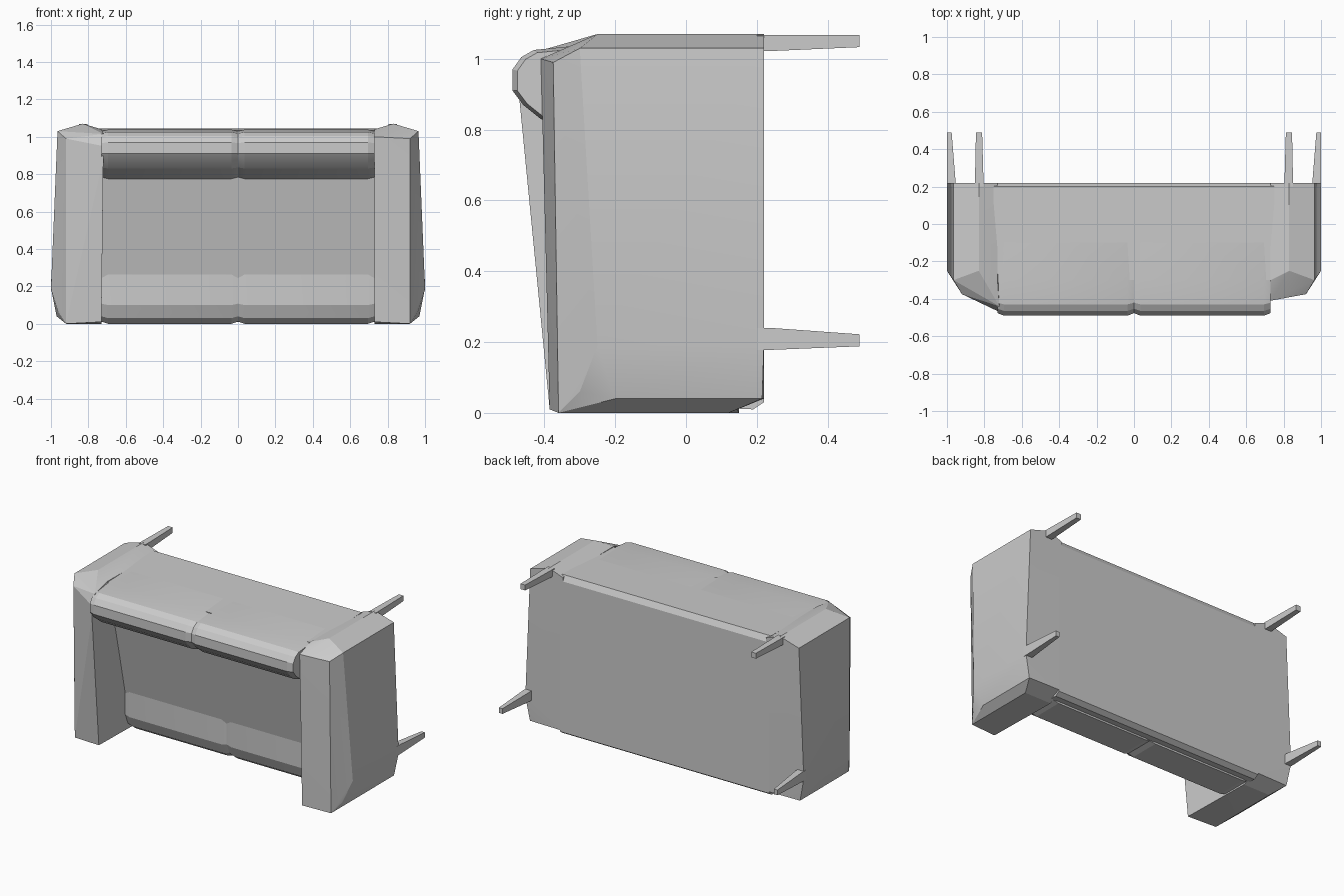
import bpy, bmesh, math

cube = bpy.data.objects.get("Cube")
if cube:
    bpy.data.objects.remove(cube, do_unlink=True)

grey = bpy.data.materials.new("grey_fabric")
grey.use_nodes = True
GREY = (0.6, 0.6, 0.6, 1)
grey.diffuse_color = GREY
grey.node_tree.nodes["Principled BSDF"].inputs["Base Color"].default_value = GREY


def hull(name, points):
    """Convex faceted solid around a handful of corner points."""
    bm = bmesh.new()
    for p in points:
        bm.verts.new(p)
    bmesh.ops.convex_hull(bm, input=bm.verts[:])
    loose = [v for v in bm.verts if not v.link_faces]
    bmesh.ops.delete(bm, geom=loose, context='VERTS')
    bmesh.ops.dissolve_limit(bm, angle_limit=math.radians(1),
                             verts=bm.verts[:], edges=bm.edges[:])
    bmesh.ops.recalc_face_normals(bm, faces=bm.faces[:])
    mesh = bpy.data.meshes.new(name)
    bm.to_mesh(mesh)
    bm.free()
    mesh.materials.append(grey)
    ob = bpy.data.objects.new(name, mesh)
    bpy.context.collection.objects.link(ob)
    bpy.ops.object.select_all(action='DESELECT')
    ob.select_set(True)
    bpy.context.view_layer.objects.active = ob
    bpy.ops.object.shade_smooth_by_angle(angle=math.radians(15))
    return ob


def cushion(name, profile, x0, x1, pinch=0.93, soft=0.035):
    """Profile (y, z) run along x, pinched at both ends."""
    cy = sum(p[0] for p in profile) / len(profile)
    cz = sum(p[1] for p in profile) / len(profile)
    pts = []
    for x, s in ((x0, pinch), (x0 + soft, 1), (x1 - soft, 1), (x1, pinch)):
        pts += [(x, cy + (y - cy) * s, cz + (z - cz) * s) for y, z in profile]
    return hull(name, pts)


# Frame between the arms: underside at +y, back at the top
frame = [(.22, .03), (.19, .01), (-.03, .02), (-.08, .08),
         (-.08, .9), (-.3, 1.035), (.2, 1.045), (.22, 1.01)]
hull("frame", [(x, y, z) for x in (-.75, .75) for y, z in frame])

# Seat and backrest cushions, one pair on each side of the seam
seat = [(.15, .0), (-.05, .0), (-.09, .03), (-.12, .1), (-.13, .8), (.15, .8)]
backrest = [(.1, .72), (-.1, .73), (-.41, .83), (-.46, .87), (-.49, .91),
            (-.49, .97), (-.465, 1.005), (-.43, 1.025), (-.3, 1.038), (.1, 1.04)]
for side, x0, x1 in (("right", -.73, 0), ("left", 0, .73)):
    cushion("seat_cushion_" + side, seat, x0, x1, .96)
    cushion("back_cushion_" + side, backrest, x0, x1)

# Arms: the right one rises higher along its inner edge
arm = [(.965, .22, 1.03), (.965, -.3, 1.03), (.83, .22, 1.07), (.83, -.25, 1.07),
       (.73, .22, 1.035), (.73, -.3, 1.04), (.92, -.375, .99), (.92, -.36, .0),
       (1, .22, .19), (1, -.25, .19), (.97, .215, .04), (.97, -.2, .04),
       (.96, -.3, .06), (.92, .12, 0), (.73, .12, 0), (.73, -.385, .01), (.73, .22, .04)]
low_edge = [(.73, -.41, 1.0)]
high_edge = [(.72, -.47, .88), (.72, -.47, .95), (.72, -.44, 1.015)]
hull("arm_left", arm + low_edge)
hull("arm_right", [(-x, y, z) for x, y, z in arm + high_edge])

# Tapered legs: (x range, z range) at the base, then at the tip
legs = {"front": ((.955, 1.0, .178, .24), (.975, 1.0, .188, .222)),
        "back": ((.805, .85, 1.022, 1.068), (.812, .845, 1.033, 1.068))}
for place, (base, tip) in legs.items():
    for side, s in (("left", 1), ("right", -1)):
        pts = []
        for y, (xa, xb, za, zb) in ((.2, base), (.24, base), (.49, tip)):
            pts += [(s * x, y, z) for x in (xa, xb) for z in (za, zb)]
        hull(f"{place}_leg_{side}", pts)
